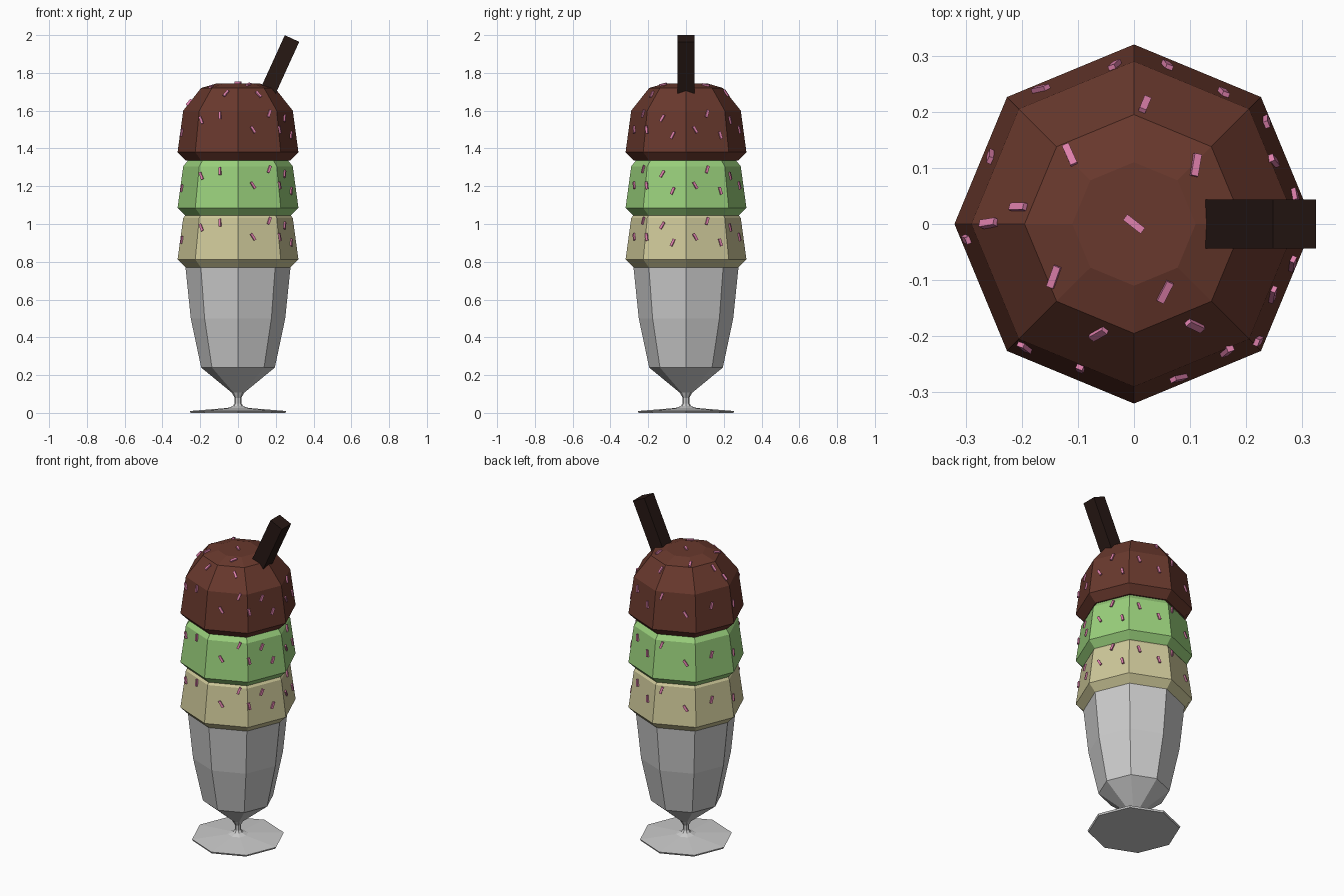
import bpy, math
from mathutils import Vector, Matrix
from mathutils.bvhtree import BVHTree

if "Cube" in bpy.data.objects:
    bpy.data.objects.remove(bpy.data.objects["Cube"])

SIDES = 8


def material(name, rgb):
    m = bpy.data.materials.new(name)
    m.diffuse_color = (*rgb, 1)
    m.use_nodes = True
    m.node_tree.nodes["Principled BSDF"].inputs["Base Color"].default_value = m.diffuse_color
    return m


def add_mesh(name, verts, faces, mat=None):
    me = bpy.data.meshes.new(name)
    me.from_pydata(verts, [], faces)
    ob = bpy.data.objects.new(name, me)
    bpy.context.collection.objects.link(ob)
    if mat:
        me.materials.append(mat)
    return ob


def lathe(profile, z0=0.0):
    """Eight-sided turned solid from (radius, z) pairs, capped at both ends."""
    verts = [Vector((r * math.cos(math.tau * i / SIDES), r * math.sin(math.tau * i / SIDES), z + z0))
             for r, z in profile for i in range(SIDES)]
    faces = [tuple(reversed(range(SIDES)))]
    for k in range(len(profile) - 1):
        for i in range(SIDES):
            j = (i + 1) % SIDES
            a, b = k * SIDES, (k + 1) * SIDES
            faces.append((a + i, a + j, b + j, b + i))
    n = len(verts)
    faces.append(tuple(range(n - SIDES, n)))
    return verts, faces


BOX_FACES = [(0, 1, 3, 2), (4, 6, 7, 5), (0, 4, 5, 1), (2, 3, 7, 6), (0, 2, 6, 4), (1, 5, 7, 3)]


def box_verts(mat, size):
    return [mat @ Vector((sx * size[0] / 2, sy * size[1] / 2, sz * size[2] / 2))
            for sx in (-1, 1) for sy in (-1, 1) for sz in (-1, 1)]


# Footed glass
add_mesh("sundae_glass", *lathe([
    (0.25, 0), (0.255, 0.01), (0.055, 0.026), (0.028, 0.036), (0.018, 0.05),
    (0.018, 0.08), (0.033, 0.107), (0.195, 0.24), (0.25, 0.5), (0.28, 0.79)]))

# Sprinkle positions on one scoop: x, y, height above scoop base, tilt in degrees
SPRINKLES = [
    (-0.035, 0.285, 0.24, -20), (0.06, 0.285, 0.165, 15), (-0.17, 0.25, 0.15, 35),
    (0.16, 0.235, 0.215, 15), (0.23, 0.18, 0.135, 15), (0.255, 0.115, 0.25, -20),
    (0.29, 0.05, 0.165, 30), (0.02, 0.215, 0.36, 0), (0.11, 0.105, 0.40, -12),
    (-0.115, 0.125, 0.40, 25), (-0.255, 0.12, 0.18, -20), (-0.205, 0.03, 0.36, 15),
    (-0.255, 0.0, 0.305, 20), (-0.305, -0.03, 0.15, -8), (0.0, 0.0, 0.41, 52),
    (0.28, -0.07, 0.135, -25), (0.245, -0.125, 0.225, -30), (0.225, -0.21, 0.165, 10),
    (0.165, -0.225, 0.25, -22), (0.11, -0.185, 0.355, 28), (0.055, -0.12, 0.40, -25),
    (-0.145, -0.095, 0.40, -22), (-0.065, -0.2, 0.36, -25), (-0.095, -0.255, 0.24, 5),
    (0.08, -0.275, 0.165, 32), (-0.195, -0.22, 0.215, 25)]
SCOOP = [(0.275, 0), (0.32, 0.045), (0.29, 0.265), (0.195, 0.385), (0.11, 0.41)]
pink = material("pink", (0.75, 0.22, 0.42))


def scoop(flavour, z0, rgb, top_limit):
    verts, faces = lathe(SCOOP, z0)
    add_mesh(flavour + "_scoop", verts, faces, material(flavour, rgb))
    tree = BVHTree.FromPolygons(verts, faces)
    sv, sf = [], []
    for x, y, dz, tilt in SPRINKLES:
        if dz > top_limit:
            continue
        co, n, _, _ = tree.find_nearest(Vector((x, y, z0 + dz)))
        # lay the sprinkle along the surface, turned by its tilt
        up = Vector((0, 0, 1)) if n.z < 0.9 else Vector((0, 1, 0))
        up = (up - n * up.dot(n)).normalized()
        up = Matrix.Rotation(math.radians(tilt), 3, n) @ up
        rot = Matrix((up.cross(n), n, up)).transposed()
        rot.col[0] = n.cross(up)
        m = Matrix.Translation(co + n * 0.002) @ rot.to_4x4()
        base = len(sv)
        sv += box_verts(m, (0.013, 0.013, 0.04))
        sf += [tuple(base + i for i in f) for f in BOX_FACES]
    add_mesh(flavour + "_sprinkles", sv, sf, pink)


# Three stacked scoops with sprinkles
scoop("vanilla", 0.767, (0.62, 0.58, 0.32), 0.28)
scoop("mint", 1.04, (0.32, 0.63, 0.2), 0.28)
scoop("chocolate", 1.335, (0.14, 0.04, 0.026), 1)

# Wafer stick leaning to the right
axis = Matrix.Rotation(math.radians(24.5), 4, 'Y')
top = Vector((0.286, 0, 1.982))
length = 0.42
centre = top - axis.to_3x3() @ Vector((0, 0, length / 2))
add_mesh("wafer_stick", box_verts(Matrix.Translation(centre) @ axis, (0.084, 0.088, length)),
         BOX_FACES, material("dark_chocolate", (0.02, 0.009, 0.007)))
